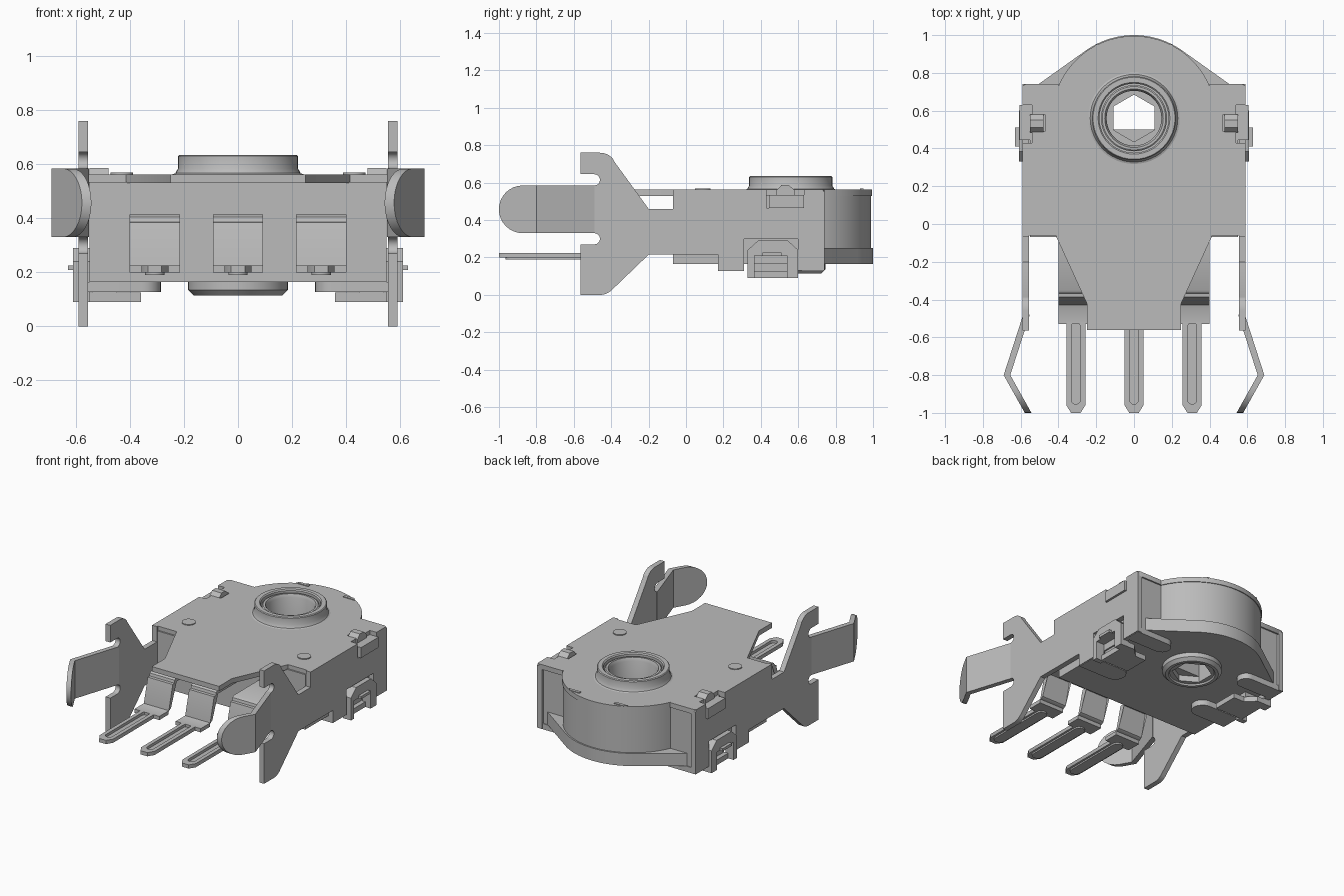
import bpy, bmesh
from math import sin, cos, pi, asin, acos, atan2, hypot
from mathutils import Matrix

old = bpy.data.objects.get("Cube")
if old:
    bpy.data.objects.remove(old)

grey = bpy.data.materials.new("plain grey")
grey.use_nodes = True
COLOUR = (0.5, 0.5, 0.5, 1)
grey.diffuse_color = COLOUR
grey.node_tree.nodes["Principled BSDF"].inputs["Base Color"].default_value = COLOUR

CY = 0.56                      # shaft axis position in y
YZ = Matrix(((0, 0, 1, 0), (1, 0, 0, 0), (0, 1, 0, 0), (0, 0, 0, 1)))


def arc(cx, cy, r, a0, a1, n=24):
    return [(cx + r * cos(a0 + (a1 - a0) * i / n), cy + r * sin(a0 + (a1 - a0) * i / n))
            for i in range(n + 1)]


def circle(cx, cy, r, n=48):
    return arc(cx, cy, r, 0, 2 * pi, n)[:-1]


def slot(r, y0, y1, x=0):
    return arc(x, y1, r, 0, pi, 10) + arc(x, y0, r, pi, 2 * pi, 10)


def symmetric(half):
    return half + [(-x, y) for x, y in reversed(half) if abs(x) > 1e-5]


def finish(obj, mirror=False):
    obj.data.materials.clear()
    obj.data.materials.append(grey)
    bpy.ops.object.select_all(action='DESELECT')
    obj.select_set(True)
    bpy.context.view_layer.objects.active = obj
    bpy.ops.object.shade_smooth_by_angle(angle=0.6)
    if mirror:
        obj.modifiers.new("Mirror", 'MIRROR')
    return obj


def plate(name, loops, low, high, side=False, mirror=False):
    """Extrude a filled outline (later loops are holes) along z, or along x if side."""
    cu = bpy.data.curves.new(name, 'CURVE')
    cu.dimensions, cu.fill_mode = '2D', 'BOTH'
    cu.extrude = (high - low) / 2
    for pts in loops:
        sp = cu.splines.new('POLY')
        sp.points.add(len(pts) - 1)
        for p, (u, v) in zip(sp.points, pts):
            p.co = (u, v, 0, 1)
        sp.use_cyclic_u = True
    obj = bpy.data.objects.new(name, cu)
    bpy.context.collection.objects.link(obj)
    bpy.ops.object.select_all(action='DESELECT')
    obj.select_set(True)
    bpy.context.view_layer.objects.active = obj
    bpy.ops.object.convert(target='MESH')
    obj = bpy.context.object
    move = Matrix.Translation((0, 0, (low + high) / 2))
    obj.data.transform((YZ if side else Matrix()) @ move)
    bm = bmesh.new()
    bm.from_mesh(obj.data)
    bmesh.ops.remove_doubles(bm, verts=bm.verts, dist=1e-5)
    bmesh.ops.recalc_face_normals(bm, faces=bm.faces)
    bm.to_mesh(obj.data)
    bm.free()
    return finish(obj, mirror)


def box(name, x, y, z, mirror=False):
    rect = [(x[0], y[0]), (x[1], y[0]), (x[1], y[1]), (x[0], y[1])]
    return plate(name, [rect], z[0], z[1], mirror=mirror)


def lathe(name, profile, n=48):
    """Spin a closed (radius, z) profile round the shaft axis."""
    bm = bmesh.new()
    rings = [[bm.verts.new((r * cos(2 * pi * i / n), CY + r * sin(2 * pi * i / n), z))
              for i in range(n)] for r, z in profile]
    for a, b in zip(rings, rings[1:] + rings[:1]):
        for i in range(n):
            j = (i + 1) % n
            bm.faces.new((a[i], a[j], b[j], b[i]))
    bmesh.ops.recalc_face_normals(bm, faces=bm.faces)
    me = bpy.data.meshes.new(name)
    bm.to_mesh(me)
    bm.free()
    obj = bpy.data.objects.new(name, me)
    bpy.context.collection.objects.link(obj)
    return finish(obj)


# Plastic body: square front with a round back
start = asin(0.17 / 0.43)
dome = arc(0, CY, 0.43, start, pi - start, 40)
bore = circle(0, CY, 0.18)
plate("body", [[(-0.55, -0.07), (0.55, -0.07), (0.55, 0.73)] + dome + [(-0.55, 0.73)], bore],
      0.165, 0.535)

# Base flange: straight sides tangent to the round back
tangent = atan2(0.17, 0.52) + acos(0.44 / hypot(0.52, 0.17))
plate("base_flange", [[(-0.52, 0.5), (0.52, 0.5), (0.52, 0.73)]
      + arc(0, CY, 0.44, tangent, pi - tangent) + [(-0.52, 0.73)], bore], 0.165, 0.25)

# Metal cover with tapered front tongue and notches for the latches
half = [(0.25, -0.56), (0.25, -0.42), (0.415, -0.06), (0.59, -0.06), (0.59, 0.43),
        (0.54, 0.43), (0.54, 0.49), (0.47, 0.49), (0.47, 0.58), (0.54, 0.58),
        (0.54, 0.63), (0.59, 0.63), (0.59, 0.73), (0.575, 0.74), (0.4, 0.74)]
half += arc(0, CY, 0.435, start, pi / 2, 20)
plate("cover", [symmetric(half), circle(0, CY, 0.2)], 0.53, 0.563)
plate("cover_dimple", [circle(0.43, 0.09, 0.042, 24)], 0.56, 0.569, mirror=True)
plate("cover_back_tab", [[(0.13, 0.95), (0.2, 0.95), (0.22, 0.93), (0.13, 0.93)]],
      0.56, 0.568, mirror=True)

# Collar and rotor
lathe("collar", [(0.25, 0.56), (0.232, 0.567), (0.222, 0.585), (0.222, 0.63), (0.217, 0.635),
                 (0.19, 0.635), (0.183, 0.628), (0.183, 0.55), (0.25, 0.55)])
lathe("rotor_sleeve", [(0.175, 0.3), (0.175, 0.615), (0.168, 0.62), (0.155, 0.62),
                       (0.145, 0.6), (0.145, 0.3)])
lathe("rotor_groove_floor", [(0.17, 0.56), (0.19, 0.56), (0.19, 0.58), (0.17, 0.58)])
hexagon = [(0.125 * sin(i * pi / 3), CY + 0.125 * cos(i * pi / 3)) for i in range(6)]
plate("rotor_hex_core", [circle(0, CY, 0.165), hexagon], 0.125, 0.4)
lathe("bottom_boss", [(0.185, 0.17), (0.185, 0.135), (0.165, 0.115), (0.145, 0.115),
                      (0.135, 0.13), (0.135, 0.17)])

# Side plate with flared arm, spring notches, latch cutout and clip window
side = [(0.74, 0.13), (0.74, 0.55), (0.73, 0.563), (0.63, 0.563), (0.63, 0.465),
        (0.43, 0.465), (0.43, 0.563), (-0.07, 0.563), (-0.07, 0.46), (-0.2, 0.46),
        (-0.385, 0.715)]
side += arc(-0.46, 0.67, 0.09, pi / 5, pi / 2, 8) + [(-0.565, 0.76), (-0.565, 0.645)]
side += arc(-0.49, 0.615, 0.03, pi / 2, -pi / 2, 10)
side += arc(-0.49, 0.3, 0.03, pi / 2, -pi / 2, 10)
side += [(-0.565, 0.27), (-0.565, 0)] + arc(-0.46, 0.09, 0.09, -pi / 2, -pi / 4, 8)
side += [(-0.2, 0.215), (0.17, 0.215), (0.17, 0.13), (0.31, 0.13), (0.31, 0.3),
         (0.6, 0.3), (0.6, 0.13)]
plate("side_arm", [side], 0.555, 0.59, side=True, mirror=True)

# Bent spring leaf, in two flat lengths
root = [(-0.48, 0.33), (-0.48, 0.585), (-0.8, 0.585), (-0.8, 0.33)]
tip = [(-0.8, 0.33), (-0.8, 0.585)] + arc(-0.873, 0.4575, 0.1275, pi / 2, 3 * pi / 2, 16)
for name, outline in (("spring_leaf_root", root), ("spring_leaf_tip", tip)):
    leaf = plate(name, [outline], 0.555, 0.59, side=True, mirror=True)
    for v in leaf.data.vertices:
        y = v.co.y
        v.co.x += 0.1 * (-0.49 - y) / 0.31 if y > -0.801 else 0.1 + (y + 0.8) * 0.56
    leaf.data.update()

# Folded fingers under the base
for name, y0, y1 in (("front_finger", 0.17, 0.31), ("back_finger", 0.62, 0.735)):
    r = (y1 - y0) / 2
    plate(name, [[(0.585, y0), (0.585, y1)] + arc(0.285 + r, y0 + r, r, pi / 2, 3 * pi / 2, 12)],
          0.127, 0.165, mirror=True)

# Side clip: chamfered frame, foot and prong
clip = [(0.33, 0.09), (0.33, 0.24), (0.385, 0.29), (0.545, 0.29), (0.6, 0.24), (0.6, 0.09),
        (0.54, 0.09), (0.54, 0.21), (0.365, 0.21), (0.365, 0.09)]
plate("clip_frame", [clip], 0.55, 0.61, side=True, mirror=True)
plate("clip_foot", [[(0.36, 0.365), (0.56, 0.365), (0.56, 0.33), (0.6, 0.33), (0.6, 0.36),
      (0.57, 0.365), (0.57, 0.54), (0.6, 0.55), (0.6, 0.6), (0.5, 0.6), (0.44, 0.54),
      (0.36, 0.54)]], 0.09, 0.125, mirror=True)
box("clip_foot_web", (0.45, 0.54), (0.365, 0.54), (0.12, 0.17), mirror=True)
box("clip_prong", (0.6, 0.63), (0.41, 0.51), (0.208, 0.226), mirror=True)

# Top latch
plate("latch_hook", [[(0.485, 0.465), (0.485, 0.56), (0.51, 0.587), (0.55, 0.587),
      (0.58, 0.56), (0.58, 0.465)]], 0.48, 0.55, side=True, mirror=True)
box("latch_ledge", (0.54, 0.605), (0.445, 0.63), (0.465, 0.535), mirror=True)

# Three stepped terminals with grooved pins
step = [(-0.06, 0.415), (-0.35, 0.415), (-0.365, 0.405), (-0.405, 0.235), (-0.42, 0.225),
        (-0.53, 0.225), (-0.53, 0.2), (-0.425, 0.2), (-0.43, 0.21), (-0.387, 0.385),
        (-0.345, 0.39), (-0.06, 0.39)]
step[7:9] = [(-0.43, 0.2), (-0.43, 0.22)]
for name, x in (("right", -0.308), ("middle", 0), ("left", 0.308)):
    plate(name + "_terminal", [step], x - 0.093, x + 0.093, side=True)
    pin = [(x + 0.05, -0.52), (x - 0.05, -0.52), (x - 0.05, -0.96), (x - 0.025, -1),
           (x + 0.025, -1), (x + 0.05, -0.96)]
    plate(name + "_pin", [pin, slot(0.024, -0.93, -0.545, x)], 0.2, 0.225)
    plate(name + "_pin_bead", [slot(0.036, -0.93, -0.53, x)], 0.19, 0.207)
